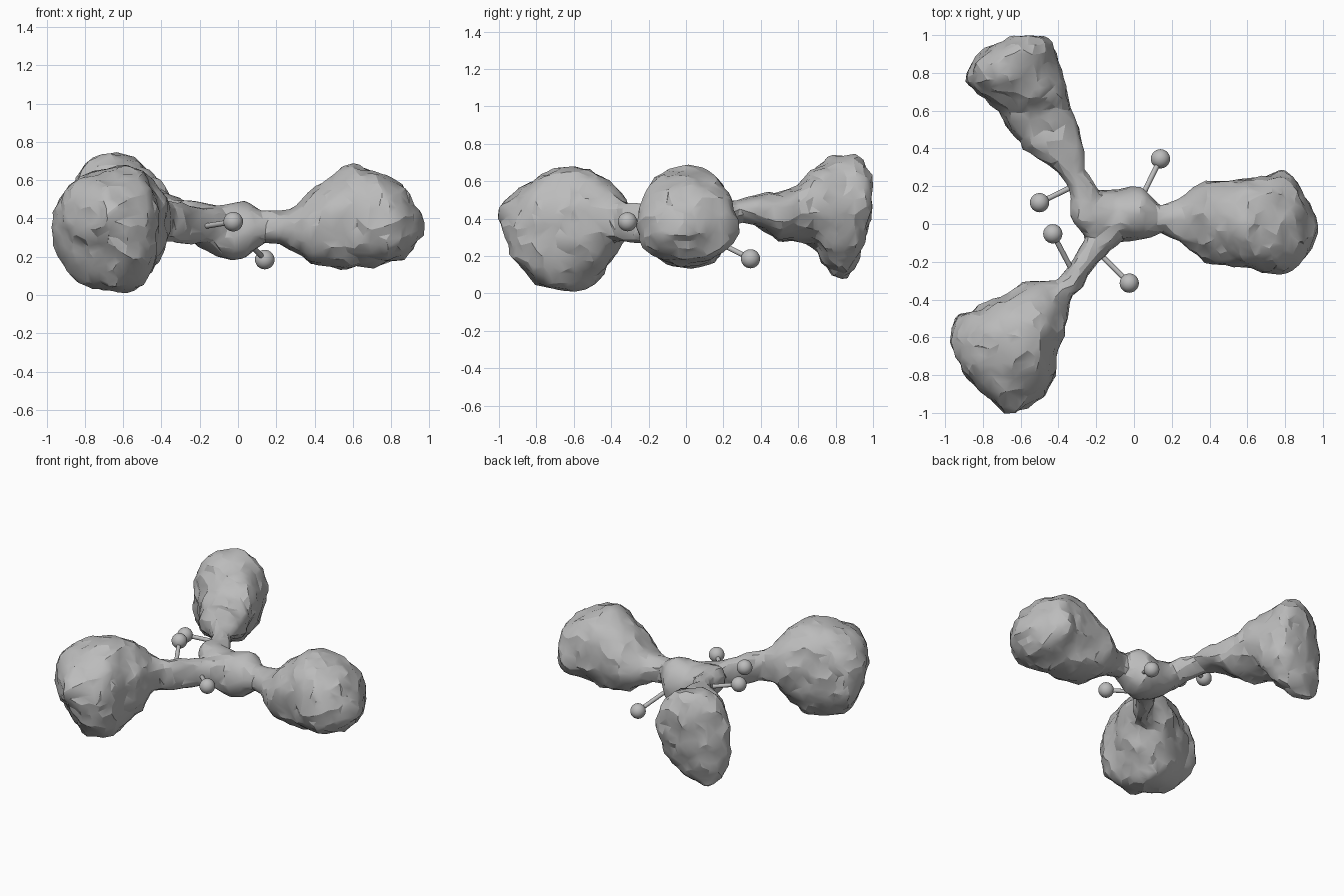
import bpy, bmesh, math
from mathutils import Vector, noise

if "Cube" in bpy.data.objects:
    bpy.data.objects.remove(bpy.data.objects["Cube"], do_unlink=True)

grey = bpy.data.materials.new("plain grey")
grey.use_nodes = True
colour = (0.5, 0.5, 0.5, 1)
grey.diffuse_color = colour
grey.node_tree.nodes["Principled BSDF"].inputs["Base Color"].default_value = colour


def loft(bm, sections, origin, along, across, lean=0, ridge=0, taper=0, n=28, power=0.9):
    """Skin rounded sections (distance, side min, side max, z min, z max) from an origin.
    lean shifts the top sideways, ridge shifts top and bottom, taper narrows the top."""
    origin, along, across = (Vector((*p, 0)) for p in (origin, along, across))
    rings = []
    for t, s0, s1, z0, z1 in sections:
        ring = []
        half = (s1 - s0) / 2
        for i in range(n):
            a = 2 * math.pi * i / n
            c, s = math.cos(a), math.sin(a)
            side = (s0 + s1) / 2 + half * math.copysign(abs(c) ** power, c) * (1 - taper * s)
            side += half * (lean * s + ridge * s * s)
            z = (z0 + z1) / 2 + (z1 - z0) / 2 * math.copysign(abs(s) ** power, s)
            ring.append(bm.verts.new(origin + along * t + across * side + Vector((0, 0, z))))
        rings.append(ring)
    faces = [bm.faces.new(rings[0]), bm.faces.new(rings[-1])]
    for a, b in zip(rings, rings[1:]):
        for i in range(n):
            j = (i + 1) % n
            faces.append(bm.faces.new((a[i], a[j], b[j], b[i])))
    bmesh.ops.recalc_face_normals(bm, faces=faces)


# Hub and left lobe, lofted along x
hub_and_left_lobe = [
    (-0.34, 0.03, 0.11, 0.37, 0.45), (-0.29, -0.04, 0.18, 0.32, 0.50),
    (-0.20, -0.10, 0.18, 0.25, 0.49), (-0.12, -0.10, 0.18, 0.20, 0.47),
    (-0.04, -0.09, 0.19, 0.18, 0.48), (0.04, -0.08, 0.20, 0.19, 0.49),
    (0.09, -0.07, 0.15, 0.24, 0.46), (0.14, -0.05, 0.10, 0.27, 0.44),
    (0.22, -0.08, 0.12, 0.27, 0.44), (0.30, -0.14, 0.18, 0.22, 0.46),
    (0.38, -0.20, 0.23, 0.17, 0.54), (0.48, -0.21, 0.23, 0.14, 0.62),
    (0.60, -0.23, 0.24, 0.14, 0.69), (0.70, -0.25, 0.25, 0.155, 0.66),
    (0.78, -0.27, 0.28, 0.165, 0.62), (0.86, -0.23, 0.23, 0.19, 0.57),
    (0.92, -0.16, 0.12, 0.25, 0.48), (0.97, -0.07, 0.02, 0.31, 0.40)]
# Back arm and lobe, lofted along y
back_lobe = [
    (0.08, -0.32, -0.16, 0.32, 0.49), (0.20, -0.35, -0.20, 0.35, 0.49),
    (0.30, -0.43, -0.26, 0.38, 0.50), (0.40, -0.59, -0.26, 0.35, 0.54),
    (0.50, -0.66, -0.28, 0.275, 0.545), (0.60, -0.71, -0.33, 0.28, 0.58),
    (0.69, -0.82, -0.35, 0.24, 0.67), (0.75, -0.88, -0.37, 0.14, 0.72),
    (0.80, -0.88, -0.39, 0.08, 0.745), (0.85, -0.86, -0.40, 0.08, 0.745),
    (0.90, -0.81, -0.41, 0.13, 0.74), (0.95, -0.74, -0.43, 0.25, 0.71),
    (0.99, -0.64, -0.47, 0.39, 0.64)]
# Front arm and lobe, lofted along their own diagonal
front_lobe = [
    (-0.36, -0.09, 0.06, 0.28, 0.45), (-0.20, -0.11, 0.035, 0.27, 0.46),
    (-0.10, -0.09, 0.03, 0.27, 0.47), (-0.03, -0.075, 0.04, 0.27, 0.49),
    (0.03, -0.065, 0.06, 0.27, 0.49), (0.09, -0.07, 0.05, 0.28, 0.50),
    (0.13, -0.11, 0.05, 0.28, 0.51), (0.17, -0.16, 0.08, 0.27, 0.53),
    (0.22, -0.19, 0.12, 0.19, 0.59), (0.29, -0.205, 0.155, 0.11, 0.635),
    (0.385, -0.25, 0.19, 0.03, 0.67), (0.48, -0.29, 0.265, 0.01, 0.68),
    (0.58, -0.335, 0.285, 0.03, 0.65), (0.64, -0.32, 0.275, 0.055, 0.625),
    (0.69, -0.29, 0.26, 0.14, 0.60), (0.745, -0.22, 0.23, 0.26, 0.56),
    (0.79, -0.08, 0.19, 0.35, 0.50)]

bm = bmesh.new()
loft(bm, hub_and_left_lobe, (0, 0), (1, 0), (0, 1), taper=0.08)
loft(bm, back_lobe, (0, 0), (0, 1), (1, 0), lean=0.12, ridge=-0.27)
loft(bm, front_lobe, (-0.3, -0.28), (-0.66, -0.75), (0.75, -0.66))
mesh = bpy.data.meshes.new("branched_body")
bm.to_mesh(mesh)
bm.free()
mesh.materials.append(grey)
body = bpy.data.objects.new("branched_body", mesh)
bpy.context.collection.objects.link(body)
bpy.ops.object.select_all(action="DESELECT")
bpy.context.view_layer.objects.active = body
body.select_set(True)

# Fuse the three branches into one soft skin
remesh = body.modifiers.new("fuse", "REMESH")
remesh.mode = "VOXEL"
remesh.voxel_size = 0.018
soften = body.modifiers.new("soften", "SMOOTH")
soften.factor = 0.5
soften.iterations = 4
bpy.ops.object.modifier_apply(modifier="fuse")
bpy.ops.object.modifier_apply(modifier="soften")

# Lumpy surface, stronger on the lobes than on the hub
moves = []
for v in body.data.vertices:
    reach = math.hypot(v.co.x + 0.15, v.co.y - 0.05)
    amount = 0.008 + 0.008 * min(max((reach - 0.35) / 0.3, 0), 1)
    lump = noise.noise(v.co * 8) + 0.8 * noise.noise(v.co * 17 + Vector((5, 2, 9)))
    moves.append(v.co + v.normal * (amount * lump))
for v, co in zip(body.data.vertices, moves):
    v.co = co

# Reduce to coarse facets
facet = body.modifiers.new("facet", "DECIMATE")
facet.ratio = 0.09
bpy.ops.object.modifier_apply(modifier="facet")
for p in body.data.polygons:
    p.material_index = 0
bpy.ops.object.shade_smooth_by_angle(angle=math.radians(22))


def finish(name):
    ob = bpy.context.object
    ob.name = name
    ob.data.materials.append(grey)
    bpy.ops.object.shade_smooth_by_angle(angle=math.radians(40))
    return ob


# Thin rods, each ending in a ball: (name, root in the body, ball centre)
pins = [
    ("back_left", (0.02, 0.10, 0.31), (0.14, 0.345, 0.185)),
    ("back_right", (-0.28, 0.22, 0.42), (-0.50, 0.113, 0.46)),
    ("front_right", (-0.32, -0.26, 0.40), (-0.43, -0.052, 0.50)),
    ("front_left", (-0.20, -0.14, 0.355), (-0.025, -0.313, 0.383))]
for name, root, tip in pins:
    root, tip = Vector(root), Vector(tip)
    along = tip - root
    bpy.ops.mesh.primitive_cylinder_add(vertices=16, radius=0.014, depth=along.length,
                                        location=(root + tip) / 2)
    rod = finish(name + "_rod")
    rod.rotation_euler = along.to_track_quat("Z", "Y").to_euler()
    bpy.ops.mesh.primitive_uv_sphere_add(segments=24, ring_count=14, radius=0.051, location=tip)
    finish(name + "_ball")
